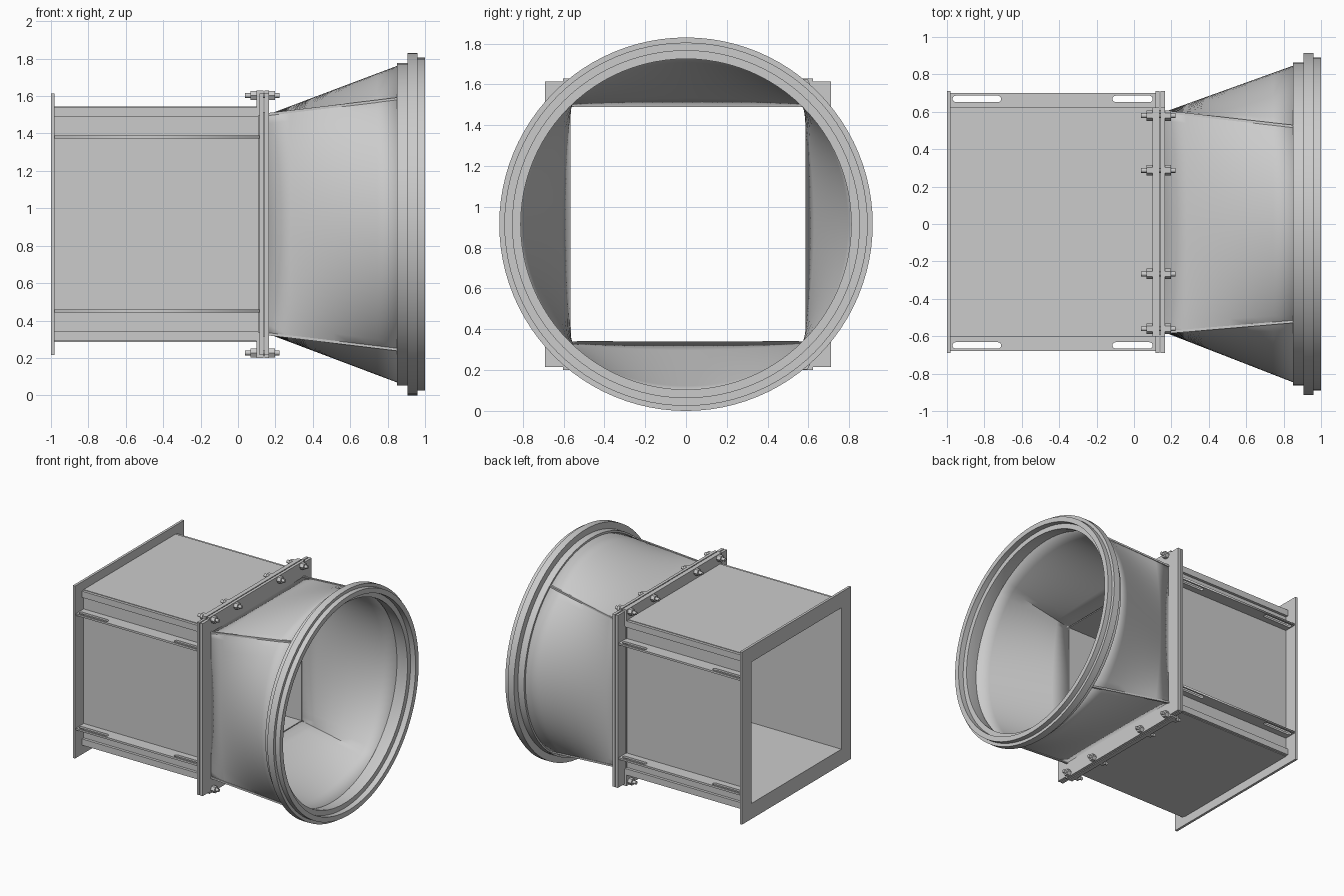
import bpy, bmesh, math
from mathutils import Vector

if "Cube" in bpy.data.objects:
    bpy.data.objects.remove(bpy.data.objects["Cube"])

CY, CZ = 0.01, 0.915      # duct axis (y) and overall axis height


def make(name, bm, smooth=None):
    bmesh.ops.recalc_face_normals(bm, faces=bm.faces)
    me = bpy.data.meshes.new(name)
    bm.to_mesh(me)
    bm.free()
    ob = bpy.data.objects.new(name, me)
    bpy.context.collection.objects.link(ob)
    if smooth:
        bpy.ops.object.select_all(action='DESELECT')
        ob.select_set(True)
        bpy.context.view_layer.objects.active = ob
        bpy.ops.object.shade_smooth_by_angle(angle=math.radians(smooth))
    return ob


def box(name, x, y, z):
    bm = bmesh.new()
    bmesh.ops.create_cube(bm, size=1)
    for v in bm.verts:
        v.co = [(a + b) / 2 + c * (b - a) for (a, b), c in zip((x, y, z), v.co)]
    return make(name, bm)


def frame(name, x0, x1, outer, inner):
    """Rectangular tube along x; outer and inner are (half y, half z)."""
    bm = bmesh.new()
    loops = [[bm.verts.new((x, CY + sy * h[0], CZ + sz * h[1]))
              for sy, sz in ((-1, -1), (1, -1), (1, 1), (-1, 1))]
             for x, h in ((x0, outer), (x1, outer), (x1, inner), (x0, inner))]
    for a, b in zip(loops, loops[1:] + loops[:1]):
        for i in range(4):
            j = (i + 1) % 4
            bm.faces.new((a[i], a[j], b[j], b[i]))
    return make(name, bm)


def cyl_x(bm, x0, x1, y, z, r, n):
    """Prism along x added to an existing bmesh."""
    ends = [[bm.verts.new((x, y + r * math.cos(2 * math.pi * k / n),
                           z + r * math.sin(2 * math.pi * k / n))) for k in range(n)]
            for x in (x0, x1)]
    for e in ends:
        bm.faces.new(e)
    for k in range(n):
        m = (k + 1) % n
        bm.faces.new((ends[0][k], ends[0][m], ends[1][m], ends[1][k]))


# Square duct with folded top and bottom edges
frame("duct_body", -0.985, 0.12, (0.59, 0.63), (0.575, 0.574))
frame("rear_flange", -1.0, -0.98, (0.70, 0.70), (0.575, 0.574))
for sz, part in ((1, "top"), (-1, "bottom")):
    for sy, side in ((1, "back"), (-1, "front")):
        ys = sorted((CY + sy * 0.585, CY + sy * 0.612))
        zs = sorted((CZ + sz * 0.574, CZ + sz * 0.625))
        box(f"{part}_{side}_fold", (-0.98, 0.11), ys, zs)


# Side rails with two rounded slots each
def slot(xa, xb, y, r):
    arc = [math.pi * k / 8 - math.pi / 2 for k in range(9)]
    return ([(xb - r + r * math.cos(a), y + r * math.sin(a)) for a in arc] +
            [(xa + r - r * math.cos(a), y - r * math.sin(a)) for a in arc])


def rail(name, sy, z):
    cu = bpy.data.curves.new(name, 'CURVE')
    cu.dimensions, cu.fill_mode, cu.extrude = '2D', 'BOTH', 0.008
    outline = [(-0.98, 0.585), (0.118, 0.585), (0.118, 0.69), (-0.98, 0.69)]
    for pts in (outline, slot(-0.97, -0.71, 0.659, 0.017), slot(-0.115, 0.1, 0.659, 0.017)):
        sp = cu.splines.new('POLY')
        sp.points.add(len(pts) - 1)
        for p, (x, y) in zip(sp.points, pts):
            p.co = (x, CY + sy * y, 0, 1)
        sp.use_cyclic_u = True
    ob = bpy.data.objects.new(name, cu)
    ob.location.z = z
    bpy.context.collection.objects.link(ob)
    bpy.ops.object.select_all(action='DESELECT')
    ob.select_set(True)
    bpy.context.view_layer.objects.active = ob
    bpy.ops.object.convert(target='MESH')


for sz, part in ((1, "upper"), (-1, "lower")):
    for sy, side in ((1, "back"), (-1, "front")):
        rail(f"{part}_{side}_rail", sy, CZ + sz * 0.465)

# Pair of bolted joint flanges: side plates and taller top/bottom strips
for x0, x1, part in ((0.115, 0.135, "duct"), (0.142, 0.165, "transition")):
    for s, side in ((1, "back"), (-1, "front")):
        ys = sorted((CY + s * 0.58, CY + s * 0.70))
        box(f"{part}_{side}_joint_plate", (x0, x1), ys, (CZ - 0.70, CZ + 0.70))
    for s, side in ((1, "top"), (-1, "bottom")):
        zs = sorted((CZ + s * 0.58, CZ + s * 0.715))
        xs = (0.1, x1) if part == "duct" else (x0, x1)
        box(f"{part}_{side}_joint_strip", xs, (CY - 0.612, CY + 0.612), zs)
frame("joint_gasket", 0.11, 0.16, (0.60, 0.60), (0.575, 0.574))

# Bolts with hex nuts on both sides
bm = bmesh.new()
for z in (CZ + 0.688, CZ - 0.688):
    for y in (-0.57, -0.277, 0.277, 0.57):
        cyl_x(bm, 0.038, 0.222, CY + y, z, 0.013, 12)
        cyl_x(bm, 0.068, 0.1, CY + y, z, 0.028, 6)
        cyl_x(bm, 0.165, 0.197, CY + y, z, 0.028, 6)
make("joint_bolts", bm, 35)

# Square-to-round transition, lofted between the square edge and the circle
SEAM = math.atan2(0.67, 0.52)
N, STEPS = 24, 6
HY, HZ, R = 0.59, 0.588, 0.85
corners = [(HY, -HZ), (HY, HZ), (-HY, HZ), (-HY, -HZ)]
angles = [-SEAM, SEAM, math.pi - SEAM, math.pi + SEAM, 2 * math.pi - SEAM]
pairs = []
for s in range(4):
    (ya, za), (yb, zb) = corners[s], corners[(s + 1) % 4]
    for k in range(N):
        t = k / N
        a = angles[s] + (angles[s + 1] - angles[s]) * t
        pairs.append((Vector((0.165, CY + ya + (yb - ya) * t, CZ + za + (zb - za) * t)),
                      Vector((0.86, R * math.cos(a), CZ + R * math.sin(a)))))
bm = bmesh.new()
rows = [[bm.verts.new(p.lerp(q, j / STEPS)) for p, q in pairs] for j in range(STEPS + 1)]
for a, b in zip(rows, rows[1:]):
    for i in range(len(pairs)):
        j = (i + 1) % len(pairs)
        bm.faces.new((a[i], a[j], b[j], b[i]))
shell = make("transition_shell", bm, 30)
mod = shell.modifiers.new("thickness", 'SOLIDIFY')
mod.thickness, mod.offset = 0.015, -1

# Folded seams along the four transition corners, with small tabs at the lip
for s in range(4):
    p, q = pairs[s * N]
    d = q - p
    bm = bmesh.new()
    bmesh.ops.create_cube(bm, size=1)
    bmesh.ops.scale(bm, vec=(0.014, 0.014, d.length), verts=bm.verts)
    bmesh.ops.rotate(bm, matrix=d.to_track_quat('Z', 'Y').to_matrix(), verts=bm.verts)
    bmesh.ops.translate(bm, vec=(p + q) / 2, verts=bm.verts)
    make(f"corner_seam_{s + 1}", bm)
    y, z = q.y * 0.985, CZ + (q.z - CZ) * 0.985
    box(f"seam_tab_{s + 1}", (0.85, 0.955), (y - 0.01, y + 0.01), (z - 0.01, z + 0.01))

# Stepped round collar, a lathed profile of (x, radius)
profile = [(0.85, 0.825), (0.85, 0.863), (0.905, 0.863), (0.905, 0.915), (0.96, 0.915),
           (0.96, 0.89), (1.0, 0.89), (1.0, 0.85), (0.955, 0.85), (0.955, 0.81), (0.94, 0.81)]
SEG = 96
bm = bmesh.new()
rings = [[bm.verts.new((x, r * math.cos(2 * math.pi * k / SEG),
                        CZ + r * math.sin(2 * math.pi * k / SEG))) for k in range(SEG)]
         for x, r in profile]
for a, b in zip(rings, rings[1:] + rings[:1]):
    for k in range(SEG):
        m = (k + 1) % SEG
        bm.faces.new((a[k], a[m], b[m], b[k]))
make("round_collar", bm, 30)
